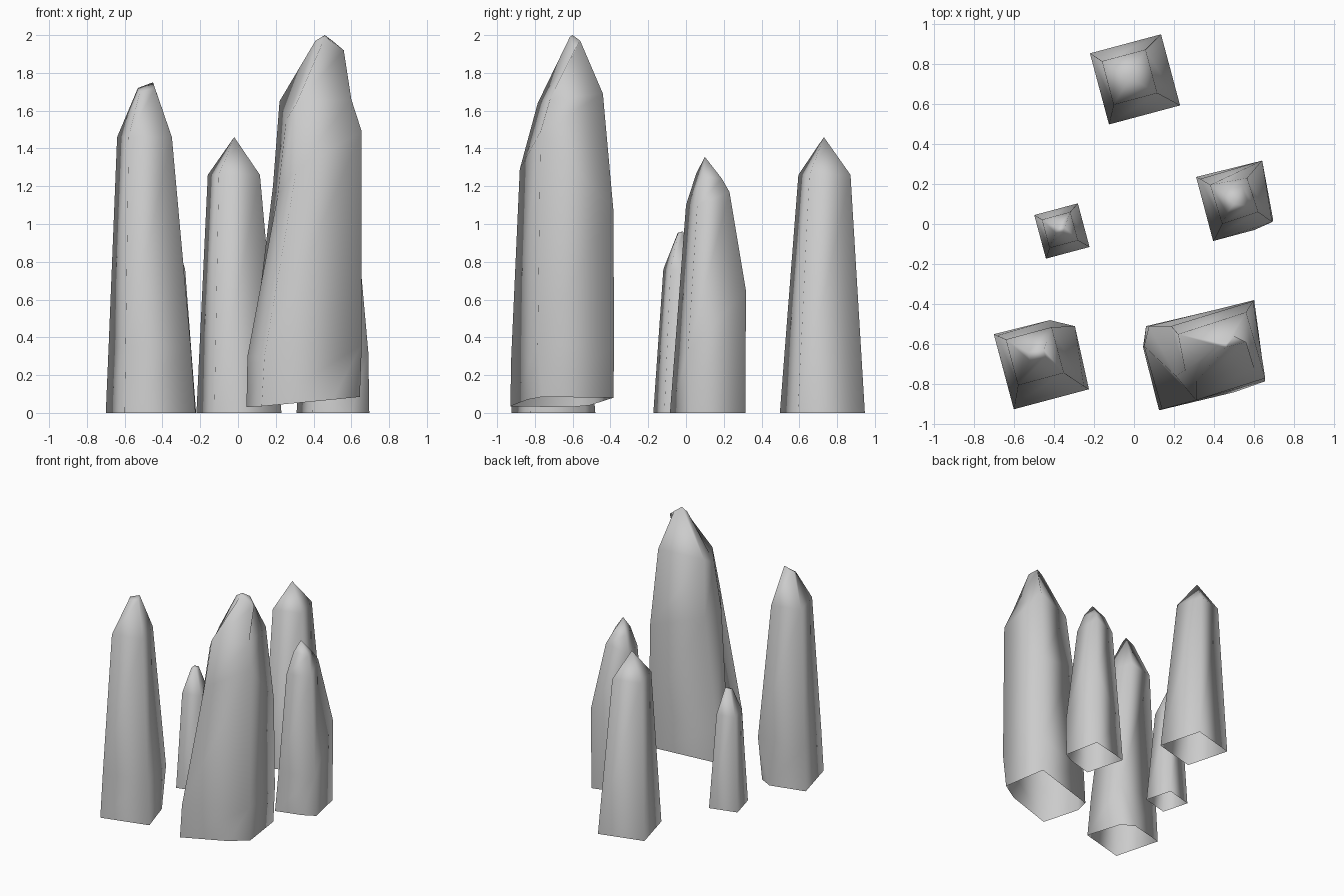
import bpy, math

# One open-bottomed crystal: matching rings of points bridged upwards, closed by a small tip
def crystal(name, rings):
    n = len(rings[0])
    verts = [p for ring in rings for p in ring]
    faces = []
    for r in range(len(rings) - 1):
        for i in range(n):
            j = (i + 1) % n
            faces.append((r*n + i, r*n + j, (r+1)*n + j, (r+1)*n + i))
    faces.append(tuple(range((len(rings)-1)*n, len(rings)*n)))
    me = bpy.data.meshes.new(name)
    me.from_pydata(verts, [], faces)
    ob = bpy.data.objects.new(name, me)
    bpy.context.collection.objects.link(ob)
    bpy.context.view_layer.objects.active = ob
    bpy.ops.object.mode_set(mode='EDIT')
    bpy.ops.mesh.select_all(action='SELECT')
    bpy.ops.mesh.remove_doubles(threshold=0.0005)
    bpy.ops.mesh.normals_make_consistent(inside=False)
    bpy.ops.object.mode_set(mode='OBJECT')
    for p in me.polygons:
        p.use_smooth = True
    return ob

# Square ring turned 15 degrees; half = half of its extent along x
# Order: front-left, front-right, back-right, back-left
def square(cx, cy, z, half):
    r = half / math.cos(math.radians(30))
    return [(cx + r*math.cos(math.radians(a)), cy + r*math.sin(math.radians(a)), z)
            for a in (240, 330, 60, 150)]

# Back crystal with a pointed tip
crystal("back_crystal", [
    square(0.005, 0.722, 0, 0.225),
    square(-0.022, 0.733, 1.26, 0.138),
    [(-0.02, 0.73, 1.46)] * 4])

# Small crystal with a blunt tip
crystal("small_crystal", [
    square(-0.36, -0.035, 0, 0.138),
    square(-0.37, -0.03, 0.76, 0.09),
    [(-0.39, -0.045, 0.95), (-0.355, -0.04, 0.955),
     (-0.345, -0.015, 0.96), (-0.38, -0.02, 0.96)]])

# Left crystal, back right corner cut away at the base
fl, fr, br, bl = square(-0.495, -0.66, 1.46, 0.145)
crystal("left_crystal", [
    [(-0.60, -0.925, 0), (-0.225, -0.825, 0), (-0.315, -0.535, 0),
     (-0.42, -0.48, 0), (-0.70, -0.55, 0)],
    [(-0.595, -0.90, 0.35), (-0.25, -0.81, 0.35), (-0.295, -0.51, 0.35),
     (-0.295, -0.51, 0.35), (-0.685, -0.557, 0.35)],
    [fl, fr, br, br, bl],
    [(-0.52, -0.68, 1.70), (-0.44, -0.665, 1.72), (-0.45, -0.63, 1.75),
     (-0.45, -0.63, 1.75), (-0.53, -0.64, 1.72)]])

# Right crystal, front right corner cut away at the base
crystal("right_crystal", [
    [(0.395, -0.085, 0), (0.60, -0.03, 0), (0.695, 0.02, 0), (0.635, 0.315, 0), (0.31, 0.235, 0)],
    [(0.41, -0.06, 0.32), (0.69, 0.01, 0.32), (0.69, 0.01, 0.32),
     (0.64, 0.317, 0.65), (0.33, 0.225, 0.32)],
    [(0.44, 0.0, 1.10), (0.62, 0.06, 1.10), (0.62, 0.06, 1.10),
     (0.565, 0.23, 1.17), (0.38, 0.195, 1.12)],
    [(0.465, 0.055, 1.27), (0.575, 0.09, 1.25), (0.575, 0.09, 1.25),
     (0.54, 0.19, 1.24), (0.43, 0.165, 1.25)],
    [(0.50, 0.10, 1.355)] * 5])

# Large crystal: tilted open base, stepped front face, blunt tip
# Order: left, front-left, front cut, front-right, back-right, back-left
crystal("large_crystal", [
    [(0.045, -0.615, 0.03), (0.125, -0.93, 0.035), (0.50, -0.84, 0.07),
     (0.645, -0.76, 0.085), (0.59, -0.385, 0.08), (0.06, -0.51, 0.04)],
    [(0.05, -0.61, 0.30), (0.14, -0.925, 0.30), (0.655, -0.785, 0.36),
     (0.655, -0.785, 0.36), (0.60, -0.38, 0.36), (0.075, -0.51, 0.30)],
    [(0.21, -0.76, 1.15), (0.31, -0.88, 1.29), (0.655, -0.77, 1.49),
     (0.655, -0.77, 1.49), (0.595, -0.385, 1.08), (0.185, -0.51, 1.20)],
    [(0.255, -0.73, 1.55), (0.31, -0.785, 1.64), (0.60, -0.72, 1.66),
     (0.60, -0.72, 1.66), (0.56, -0.44, 1.69), (0.22, -0.55, 1.65)],
    [(0.41, -0.605, 1.97), (0.46, -0.615, 1.99), (0.56, -0.59, 1.92),
     (0.56, -0.59, 1.92), (0.50, -0.56, 1.97), (0.46, -0.60, 2.00)]])
